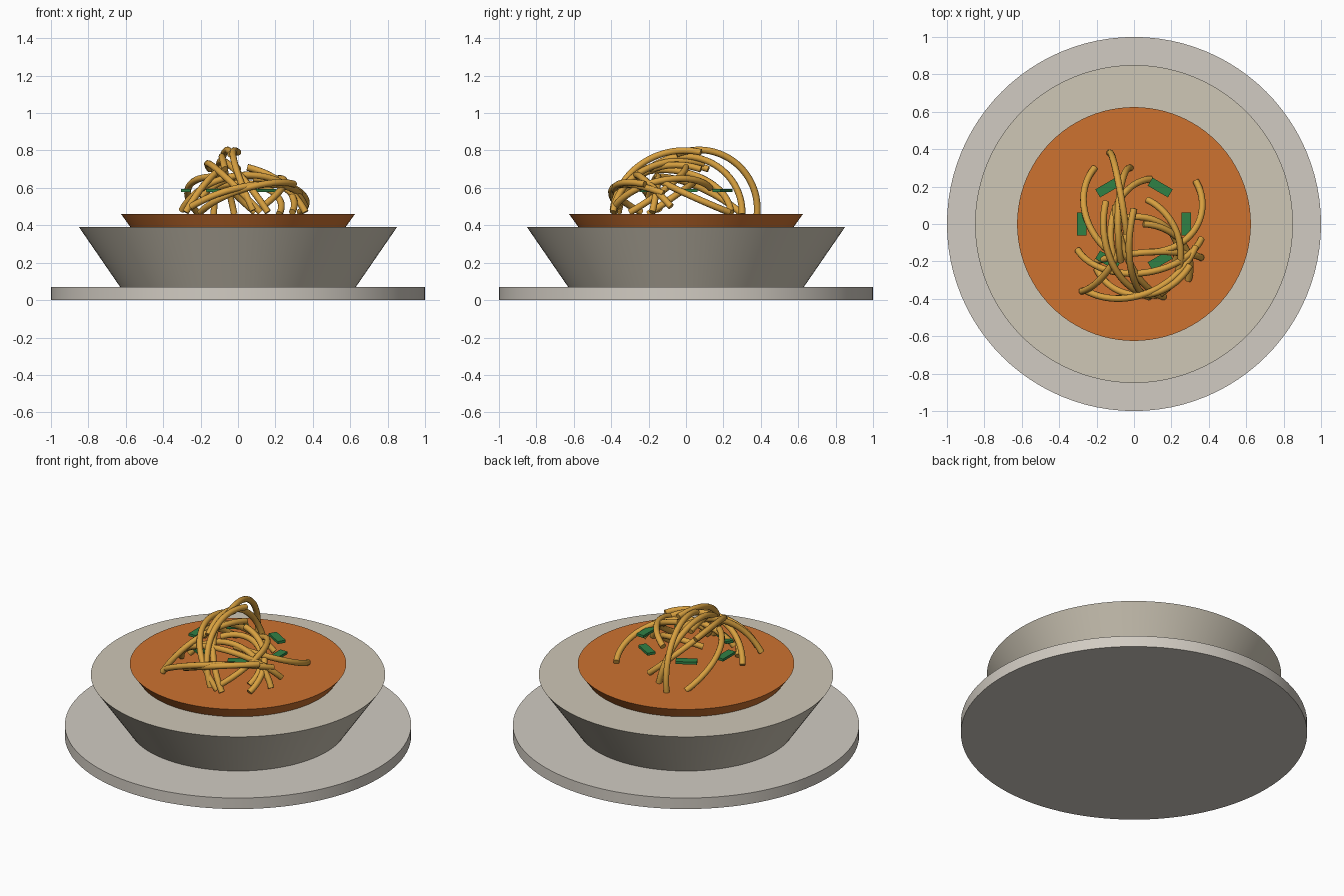
import bpy
from math import sin, cos, pi, radians, atan2
from mathutils import Vector

if "Cube" in bpy.data.objects:
    bpy.data.objects.remove(bpy.data.objects["Cube"])


def paint(obj, name, rgb):
    mat = bpy.data.materials.get(name) or bpy.data.materials.new(name)
    mat.diffuse_color = (*rgb, 1)
    mat.use_nodes = True
    mat.node_tree.nodes["Principled BSDF"].inputs["Base Color"].default_value = mat.diffuse_color
    obj.data.materials.append(mat)


def frustum(name, r1, r2, z1, z2, mat, rgb):
    bpy.ops.mesh.primitive_cone_add(vertices=96, radius1=r1, radius2=r2,
                                    depth=z2 - z1, location=(0, 0, (z1 + z2) / 2))
    obj = bpy.context.object
    obj.name = name
    bpy.ops.object.shade_smooth_by_angle(angle=radians(30))
    paint(obj, mat, rgb)


def arc(a, b, c, n=28):
    """Points on the circle arc from a through b to c."""
    a, b, c = Vector(a), Vector(b), Vector(c)
    u, v = b - a, c - a
    w = u.cross(v)
    centre = a + (w.cross(u) * v.length_squared + v.cross(w) * u.length_squared) / (2 * w.length_squared)
    ex = a - centre
    ey = w.normalized().cross(ex)
    d = c - centre
    sweep = atan2(d.dot(ey), d.dot(ex)) % (2 * pi)
    return [centre + ex * cos(sweep * i / n) + ey * sin(sweep * i / n) for i in range(n + 1)]


# Plate, bowl and sauce
frustum("plate", 1.0, 1.0, 0.0, 0.07, "china", (0.64, 0.60, 0.54))
frustum("bowl", 0.63, 0.85, 0.07, 0.39, "bowl_china", (0.62, 0.57, 0.47))
frustum("sauce", 0.575, 0.625, 0.39, 0.46, "sauce", (0.61, 0.17, 0.03))

# Noodles: each strand is an arc through start, middle and end
strands = [
    ((-0.13, 0.38, 0.46), (-0.10, 0.30, 0.70), (-0.04, -0.05, 0.78)),
    ((0.00, 0.08, 0.79), (-0.02, -0.22, 0.74), (0.08, -0.39, 0.48)),
    ((-0.02, 0.30, 0.46), (-0.07, 0.20, 0.69), (-0.07, -0.20, 0.70)),
    ((-0.15, 0.12, 0.70), (-0.14, -0.15, 0.72), (0.12, -0.38, 0.47)),
    ((-0.10, 0.10, 0.73), (0.00, -0.25, 0.68), (0.16, -0.39, 0.47)),
    ((0.07, 0.13, 0.60), (0.23, -0.05, 0.65), (0.13, -0.38, 0.50)),
    ((-0.28, -0.36, 0.47), (-0.12, -0.22, 0.68), (0.00, 0.08, 0.70)),
    ((-0.25, -0.36, 0.50), (0.00, -0.39, 0.60), (0.33, -0.12, 0.57)),
    ((-0.30, -0.14, 0.48), (-0.08, -0.26, 0.65), (0.36, -0.08, 0.50)),
    ((-0.21, 0.30, 0.46), (-0.27, 0.12, 0.58), (-0.13, -0.15, 0.66)),
    ((0.33, 0.23, 0.47), (0.35, 0.02, 0.56), (0.08, -0.15, 0.65)),
    ((0.09, 0.24, 0.47), (-0.07, 0.14, 0.62), (-0.10, -0.20, 0.69)),
    ((0.36, -0.18, 0.47), (0.10, -0.15, 0.66), (-0.20, -0.20, 0.55)),
    ((0.30, -0.22, 0.62), (0.05, -0.38, 0.60), (-0.20, -0.24, 0.47)),
    ((0.22, -0.20, 0.46), (0.08, 0.03, 0.62), (-0.12, 0.00, 0.60)),
    ((0.29, -0.30, 0.47), (0.24, -0.08, 0.62), (0.05, 0.00, 0.71)),
]
curve = bpy.data.curves.new("noodles", "CURVE")
curve.dimensions = "3D"
curve.bevel_depth = 0.018
curve.bevel_resolution = 3
curve.use_fill_caps = True
for s in strands:
    pts = arc(*s)
    spline = curve.splines.new("POLY")
    spline.points.add(len(pts) - 1)
    for p, co in zip(spline.points, pts):
        p.co = (*co, 1)
    spline.use_smooth = True
noodles = bpy.data.objects.new("noodles", curve)
bpy.context.collection.objects.link(noodles)
paint(noodles, "noodle", (0.68, 0.35, 0.05))
bpy.ops.object.select_all(action="DESELECT")
noodles.select_set(True)
bpy.context.view_layer.objects.active = noodles
bpy.ops.object.convert(target="MESH")

# Herb pieces in an oval ring
for k in range(6):
    t = k * pi / 3
    bpy.ops.mesh.primitive_cube_add(size=1, location=(0.28 * cos(t), 0.225 * sin(t), 0.587),
                                    rotation=(0, 0, t))
    herb = bpy.context.object
    herb.name = f"herb_piece_{k + 1}"
    herb.scale = (0.05, 0.125, 0.016)
    paint(herb, "herb", (0.03, 0.22, 0.06))
